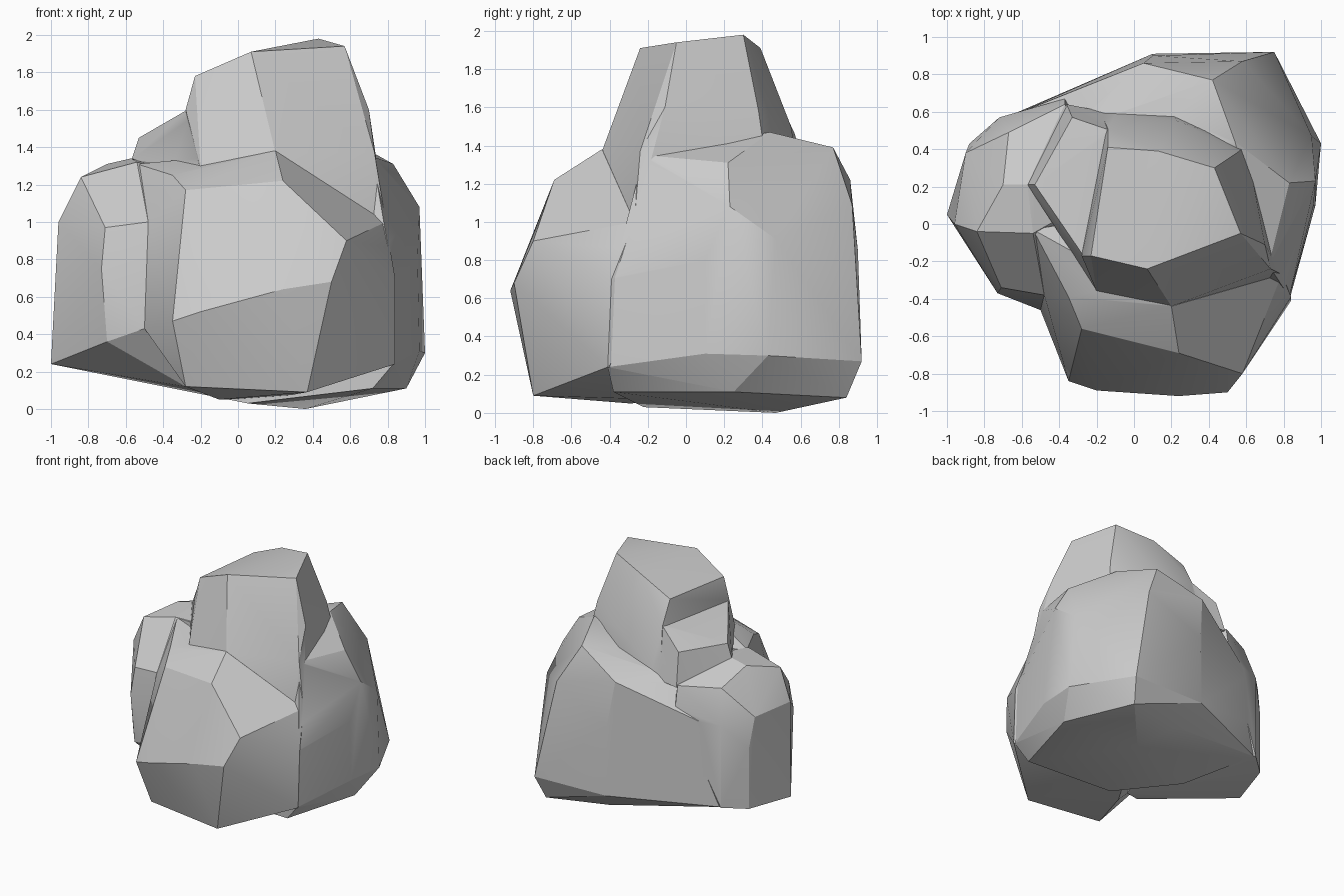
import bpy, bmesh


def chunk(name, pts):
    """Faceted stone chunk: convex hull of a few corner points."""
    bm = bmesh.new()
    for p in pts:
        bm.verts.new(p)
    res = bmesh.ops.convex_hull(bm, input=bm.verts[:])
    junk = {v for v in res["geom_interior"] + res["geom_unused"]
            if isinstance(v, bmesh.types.BMVert) and v.is_valid}
    bmesh.ops.delete(bm, geom=list(junk), context='VERTS')
    bmesh.ops.dissolve_limit(bm, angle_limit=0.05, verts=bm.verts[:], edges=bm.edges[:])
    bmesh.ops.recalc_face_normals(bm, faces=bm.faces[:])
    me = bpy.data.meshes.new(name)
    bm.to_mesh(me)
    bm.free()
    ob = bpy.data.objects.new(name, me)
    bpy.context.collection.objects.link(ob)
    return ob


# Broad back block, the tallest part of the base
rock = chunk("boulder", [
    (.54, .44, 1.47), (.42, .77, 1.39), (.05, .86, 1.22), (.83, .22, 1.31),
    (.58, .87, 1.09), (.97, .23, 1.08), (.95, .47, .91), (.10, .90, .85),
    (-.37, .68, 1.0), (-.35, .5, 1.2), (.96, .1, .8), (.83, -.39, .7),
    (.75, .92, .27), (1.0, .43, .30), (.97, .10, .31), (.83, -.41, .24),
    (.10, .91, .28), (-.71, .56, .27), (-.70, .56, .9), (.90, .25, .11),
    (.70, .84, .08), (.20, .73, .11), (-.3, .55, .17), (.36, .47, 0),
    (.05, -.22, .03), (.72, -.38, .11), (-.4, .1, .12), (.72, -.22, 1.35),
    (.785, -.26, 1.0), (-.3, 0, 1.1)])

# Sloping front block
front = chunk("front_chunk", [
    (-.28, -.56, 1.17), (.24, -.69, 1.22), (.58, -.80, .90), (.50, -.90, .68),
    (.24, -.92, .64), (-.20, -.89, .52), (-.35, -.84, .47), (-.28, -.74, .12),
    (.37, -.80, .09), (.79, -.27, 1.0), (.20, -.44, 1.38), (-.20, -.36, 1.29),
    (-.35, -.39, 1.25), (-.50, -.46, .43), (-.48, -.38, 1.0), (.84, -.41, .24),
    (.84, -.39, .70), (-.1, -.3, .05), (.2, .1, 1.2), (.2, .2, .06),
    (-.54, -.03, 1.31), (.7, .1, .9)])

# Rounded left block
left = chunk("left_chunk", [
    (-.84, -.04, 1.24), (-.54, -.05, 1.32), (-.48, -.38, 1.0), (-.71, -.34, .97),
    (-.73, -.37, .75), (-.70, -.36, .36), (-.50, -.46, .43), (-1.0, .05, .24),
    (-.96, 0, 1.0), (-.70, .21, 1.31), (-.57, .21, 1.34), (-.67, .49, 1.22),
    (-.37, .64, 1.22), (-.88, .43, .75), (-.90, .38, 1.0), (-.88, .43, .25),
    (-.72, .57, .95), (-.72, .57, .27), (-.37, .67, 1.05), (-.28, -.3, .12),
    (-.1, -.2, .06), (0, .3, .2), (-.1, .2, 1.2)])

# Upper block
top = chunk("top_chunk", [
    (.07, -.24, 1.91), (.57, -.05, 1.94), (.43, .30, 1.98), (.13, .39, 1.91),
    (-.14, .41, 1.79), (-.23, -.17, 1.78), (-.28, -.17, 1.60), (-.14, .51, 1.60),
    (.70, -.11, 1.60), (.23, .55, 1.50), (.55, .38, 1.58), (-.20, -.36, 1.29),
    (.20, -.44, 1.37), (.79, -.27, 1.0), (.73, -.24, 1.37), (.6, .42, 1.3),
    (-.18, .6, 1.2), (.2, .6, 1.2), (-.2, -.3, 1.0)])

# Lower shoulder leaning on the upper block
shoulder = chunk("shoulder", [
    (-.27, -.17, 1.60), (-.14, .505, 1.60), (-.33, .57, 1.46), (-.53, .21, 1.45),
    (-.57, .21, 1.33), (-.205, -.35, 1.29), (-.36, .64, 1.2), (.1, .1, 1.55),
    (.1, .55, 1.2), (-.2, -.2, 1.1)])

# Fuse the chunks into one stone
bpy.context.view_layer.objects.active = rock
for part in (front, left, top, shoulder):
    mod = rock.modifiers.new("fuse", 'BOOLEAN')
    mod.operation, mod.solver, mod.object = 'UNION', 'EXACT', part
    bpy.ops.object.modifier_apply(modifier=mod.name)
    bpy.data.objects.remove(part)

# Soft shading on shallow facets, crisp creases elsewhere
bpy.ops.object.select_all(action='DESELECT')
rock.select_set(True)
bpy.ops.object.shade_smooth_by_angle(angle=0.4)
